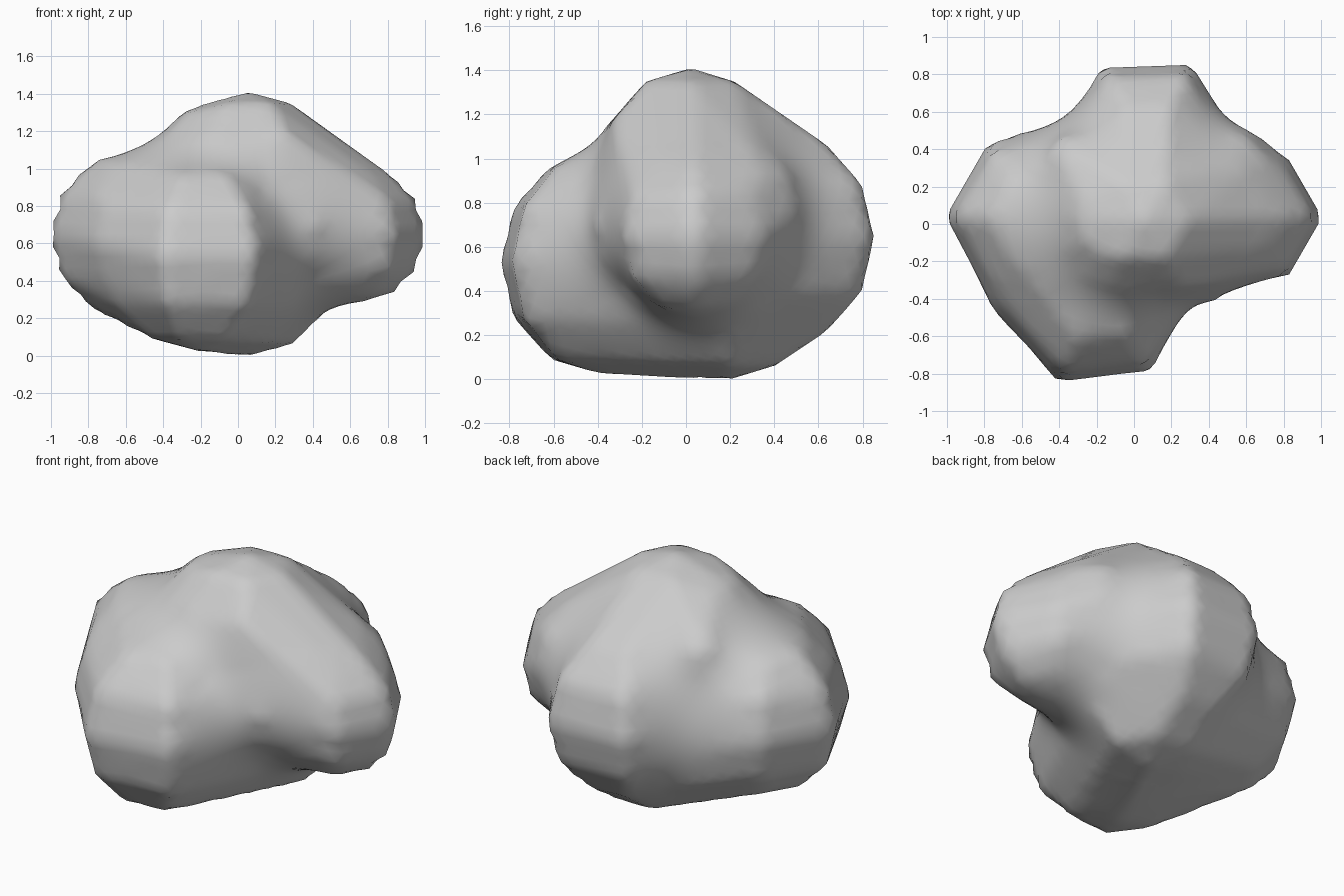
import bpy
import bmesh
from math import sin, cos, pi, radians
from mathutils import Vector
from mathutils.bvhtree import BVHTree

cube = bpy.data.objects.get("Cube")
if cube:
    bpy.data.objects.remove(cube, do_unlink=True)

# Lobes: centre, radius, number of sides, turn in degrees
LOBES = {
    "right_side": ((-0.555, 0.04, 0.645), 0.452, 6, 0),
    "left_side": ((0.645, 0.035, 0.645), 0.362, 6, 0),
    "front": ((-0.205, -0.375, 0.53), 0.51, 6, 6.5),
    "back": ((0.08, 0.425, 0.64), 0.485, 6, 2),
    "crown": ((0.06, 0.02, 0.95), 0.46, 6, 0),
    "underside": ((0.06, 0.20, 0.475), 0.475, 6, 0),
    "crown_side": ((-0.07, 0.02, 0.91), 0.45, 12, 0),
    "left_back": ((0.45, 0.20, 0.75), 0.35, 12, 0),
    "right_front": ((-0.43, -0.26, 0.60), 0.38, 12, 0),
    "left_front": ((0.28, -0.14, 0.70), 0.31, 12, 0),
    "right_back": ((-0.30, 0.30, 1.00), 0.20, 12, 0),
    "brow": ((-0.10, -0.20, 0.90), 0.29, 12, 0),
}
# Neighbouring lobes that share one taut skin
SKINS = [
    ("crown", "crown_side", "right_back"),
    ("crown", "left_side", "left_back"),
    ("crown", "back"),
    ("front", "right_front", "right_side"),
    ("front", "underside"),
    ("back", "underside"),
    ("right_side", "underside"),
    ("left_front",),
    ("brow",),
]
CORE = Vector((0, 0, 0.65))
RINGS = 6
FAR = 3.0


def lobe_points(centre, radius, sides, turn):
    """Corners of a faceted ball with poles at top and bottom."""
    centre = Vector(centre)
    points = [centre + Vector((0, 0, pole)) for pole in (-radius, radius)]
    for ring in range(1, RINGS):
        tilt = pi * ring / RINGS
        for side in range(sides):
            angle = 2 * pi * side / sides + radians(turn)
            points.append(centre + radius * Vector(
                (sin(tilt) * cos(angle), sin(tilt) * sin(angle), cos(tilt))))
    return points


def skin_tree(names):
    """Convex skin wrapped round the named lobes."""
    skin = bmesh.new()
    for name in names:
        for point in lobe_points(*LOBES[name]):
            skin.verts.new(point)
    bmesh.ops.convex_hull(skin, input=skin.verts)
    tree = BVHTree.FromBMesh(skin)
    skin.free()
    return tree


trees = [skin_tree(names) for names in SKINS]


def reach(direction):
    """Farthest skin from the core in one direction."""
    best = 0.3
    for tree in trees:
        distance = tree.ray_cast(CORE + direction * FAR, -direction, FAR)[3]
        if distance is not None:
            best = max(best, FAR - distance)
    return best


# Lumpy body: a fine ball pushed out to the skins
bm = bmesh.new()
bmesh.ops.create_icosphere(bm, subdivisions=5, radius=1)
verts = list(bm.verts)
rays = [v.co.normalized() for v in verts]
floor = [reach(d) for d in rays]
for v, d, r in zip(verts, rays, floor):
    v.co = d * r

# Fill the creases between lobes without wearing down the corners
around = [[e.other_vert(v) for e in v.link_edges] for v in verts]
for step in range(30):
    means = [sum((n.co for n in ring), Vector()) / len(ring) for ring in around]
    for v, d, r, mean in zip(verts, rays, floor, means):
        v.co = d * max(r, mean.dot(d))
for v in verts:
    v.co += CORE

mesh = bpy.data.meshes.new("lumpy_body")
bm.to_mesh(mesh)
bm.free()
body = bpy.data.objects.new("lumpy_body", mesh)
bpy.context.collection.objects.link(body)

# Plain pale grey
grey = bpy.data.materials.new("pale_grey")
grey.use_nodes = True
colour = (0.6, 0.6, 0.6, 1)
grey.diffuse_color = colour
grey.node_tree.nodes["Principled BSDF"].inputs["Base Color"].default_value = colour
mesh.materials.append(grey)
for face in mesh.polygons:
    face.use_smooth = True
